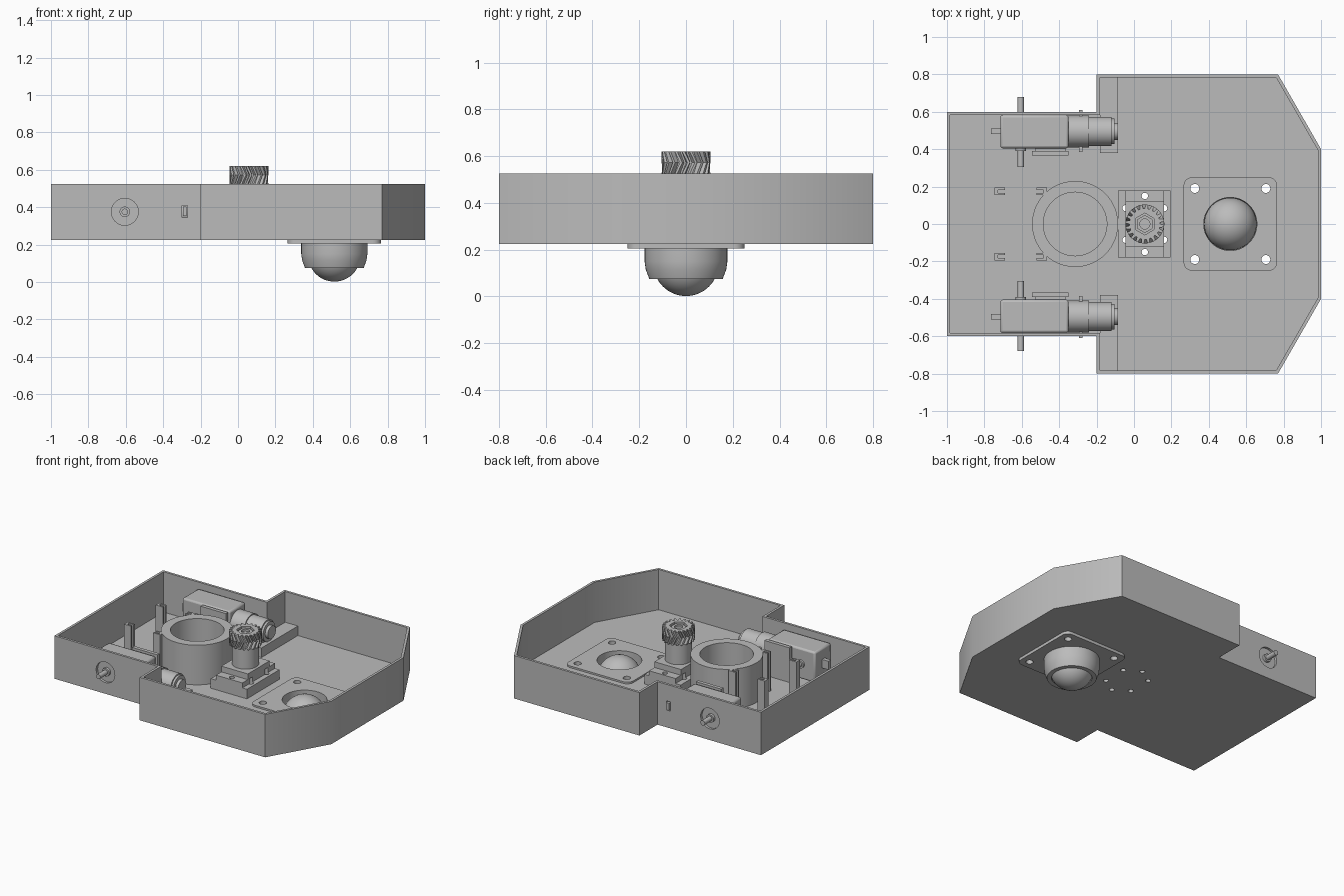
import bpy, bmesh
from math import pi, cos, sin, radians
from mathutils import Matrix, Vector

old = bpy.data.objects.get("Cube")
if old:
    bpy.data.objects.remove(old)

grey = bpy.data.materials.new("plain_grey")
grey.use_nodes = True
grey.diffuse_color = (0.5, 0.5, 0.5, 1)
grey.node_tree.nodes["Principled BSDF"].inputs["Base Color"].default_value = (0.5, 0.5, 0.5, 1)

FLOOR, BASE, TOP, AXLE = 0.243, 0.225, 0.525, 0.375
parts = []


def finish(name, bm):
    bmesh.ops.recalc_face_normals(bm, faces=bm.faces)
    mesh = bpy.data.meshes.new(name)
    bm.to_mesh(mesh)
    bm.free()
    mesh.materials.append(grey)
    ob = bpy.data.objects.new(name, mesh)
    bpy.context.collection.objects.link(ob)
    parts.append(ob)
    return ob


def box(name, x, y, z):
    bm = bmesh.new()
    size = Vector((x[1] - x[0], y[1] - y[0], z[1] - z[0]))
    mid = Vector((sum(x), sum(y), sum(z))) / 2
    bmesh.ops.create_cube(bm, size=1, matrix=Matrix.Translation(mid) @ Matrix.Diagonal((*size, 1)))
    return finish(name, bm)


def prism(name, pts, z0, z1):
    bm = bmesh.new()
    face = bm.faces.new([bm.verts.new((x, y, z0)) for x, y in pts])
    up = bmesh.ops.extrude_face_region(bm, geom=[face])["geom"]
    bmesh.ops.translate(bm, vec=(0, 0, z1 - z0), verts=[v for v in up if isinstance(v, bmesh.types.BMVert)])
    return finish(name, bm)


def rod(name, centre, axis, a, b, r, sides=40):
    # Cylinder from a to b along the axis; centre holds the other two coordinates
    bm = bmesh.new()
    turn = {"X": Matrix.Rotation(pi / 2, 4, "Y"), "Y": Matrix.Rotation(pi / 2, 4, "X"), "Z": Matrix()}[axis]
    mid = list(centre)
    mid.insert("XYZ".index(axis), (a + b) / 2)
    bmesh.ops.create_cone(bm, cap_ends=True, segments=sides, radius1=r, radius2=r, depth=b - a,
                          matrix=Matrix.Translation(mid) @ turn)
    return finish(name, bm)


def lathe(name, cx, profile, closed=False, steps=56):
    bm = bmesh.new()
    vs = [bm.verts.new((cx + r, 0, z)) for r, z in profile]
    pairs = zip(vs, vs[1:] + vs[:1]) if closed else zip(vs, vs[1:])
    es = [bm.edges.new(p) for p in pairs]
    bmesh.ops.spin(bm, geom=vs + es, cent=(cx, 0, 0), axis=(0, 0, 1), angle=2 * pi, steps=steps, use_duplicate=False)
    bmesh.ops.remove_doubles(bm, verts=bm.verts, dist=1e-5)
    return finish(name, bm)


def cut(ob, *cutters):
    for c in cutters:
        m = ob.modifiers.new("cut", "BOOLEAN")
        m.operation, m.solver, m.object = "DIFFERENCE", "EXACT", c
    dg = bpy.context.evaluated_depsgraph_get()
    mesh = bpy.data.meshes.new_from_object(ob.evaluated_get(dg))
    ob.modifiers.clear()
    ob.data = mesh
    for c in cutters:
        parts.remove(c)
        bpy.data.objects.remove(c)


def outline(t):
    # Stepped tray outline, inset by t
    half = [(-1 + t, 0.6 - t), (-0.2 + t, 0.6 - t), (-0.2 + t, 0.8 - t), (0.77 - t * 0.6, 0.8 - t), (1 - t, 0.4 - t * 0.3)]
    return half + [(x, -y) for x, y in reversed(half)]


def rounded(cx, hx, hy, r):
    pts = []
    for i, (sx, sy) in enumerate([(1, 1), (-1, 1), (-1, -1), (1, -1)]):
        for k in range(7):
            a = pi / 2 * (i + k / 6)
            pts.append((cx + sx * (hx - r) + r * cos(a), sy * (hy - r) + r * sin(a)))
    return pts


# Open tray with wheel-shaft holes, caster opening and screw holes
GX, CX = 0.058, 0.515
caster_holes = [(CX + sx * 0.19, sy * 0.19) for sx in (-1, 1) for sy in (-1, 1)]
mount_holes = [(GX, s * 0.15) for s in (-1, 1)] + [(GX + sx * 0.103, sy * 0.085) for sx in (-1, 1) for sy in (-1, 1)]


def drills(points, r):
    return [rod("drill", p, "Z", 0.1, 0.5, r, 20) for p in points]


tray = prism("tray", outline(0), BASE, TOP)
cut(tray, prism("cavity", outline(0.017), FLOOR, 0.7))
cut(tray, rod("shaft_hole", (-0.605, AXLE), "Y", -0.9, 0.9, 0.072),
    box("tab_slot", (-0.3, -0.27), (-0.9, 0.9), (0.345, 0.41)),
    rod("ball_hole", (CX, 0), "Z", 0.1, 0.4, 0.142, 56),
    *drills(caster_holes, 0.024), *drills(mount_holes, 0.017))

# Ball caster: clamping plates above and below the floor, socket and ball
for name, z0, z1 in (("caster_lower_plate", 0.205, BASE), ("caster_upper_plate", FLOOR, 0.255)):
    plate = prism(name, rounded(CX, 0.25, 0.25, 0.045), z0, z1)
    cut(plate, rod("ball_hole", (CX, 0), "Z", 0.1, 0.4, 0.142, 56), *drills(caster_holes, 0.024))
lathe("caster_socket", CX, [(0.142, 0.21), (0.177, 0.21), (0.177, 0.15), (0.172, 0.115), (0.157, 0.075),
                            (0.128, 0.075), (0.142, 0.13)], closed=True)
bm = bmesh.new()
bmesh.ops.create_uvsphere(bm, u_segments=48, v_segments=28, radius=0.14, matrix=Matrix.Translation((CX, 0, 0.142)))
finish("caster_ball", bm)

# Tall ring holder
lathe("ring_holder", -0.315, [(0.17, FLOOR), (0.23, FLOOR), (0.23, 0.52), (0.17, 0.52)], closed=True)

# Stepped pedestal, column and herringbone gear
pedestal = box("pedestal_base", (-0.085, 0.195), (-0.18, 0.18), (FLOOR, 0.31))
cut(pedestal, *drills(mount_holes, 0.017))
bridge = box("pedestal_bridge", (-0.045, 0.16), (-0.18, 0.18), (0.31, 0.345))
cut(bridge, *drills(mount_holes, 0.017))
box("pedestal_block", (-0.045, 0.16), (-0.12, 0.12), (0.345, 0.385))
rod("gear_column", (GX, 0), "Z", 0.385, 0.526, 0.085, 48)

TEETH = 20
bm = bmesh.new()
rings = []
for z, twist in ((TOP, 0), (0.5725, 0.22), (0.62, 0)):
    ring = []
    for t in range(TEETH):
        for frac, r in ((0, 0.082), (0.3, 0.082), (0.48, 0.104), (0.82, 0.104)):
            a = 2 * pi * (t + frac) / TEETH + twist
            ring.append(bm.verts.new((GX + r * cos(a), r * sin(a), z)))
    rings.append(ring)
for lo, hi in zip(rings, rings[1:]):
    for i in range(len(lo)):
        j = (i + 1) % len(lo)
        bm.faces.new((lo[i], lo[j], hi[j], hi[i]))
bm.faces.new(rings[0])
bm.faces.new(rings[-1])
gear = finish("herringbone_gear", bm)
cut(gear, rod("nut_pocket", (GX, 0), "Z", 0.59, 0.7, 0.058, 6))
nut = rod("gear_nut", (GX, 0), "Z", 0.588, 0.612, 0.048, 6)
cut(nut, rod("bore", (GX, 0), "Z", 0.598, 0.7, 0.027, 24))

# Drive units and clips, mirrored on both sides
for side, s in (("left", 1), ("right", -1)):
    def span(a, b):
        return tuple(sorted((a * s, b * s)))

    y = 0.495 * s
    gearbox = box(side + "_gearbox", (-0.715, -0.35), span(0.405, 0.582), (0.268, 0.482))
    bev = gearbox.modifiers.new("round", "BEVEL")
    bev.width, bev.segments, bev.limit_method = 0.012, 2, "ANGLE"
    rod(side + "_motor_collar", (y, AXLE), "X", -0.352, -0.24, 0.086)
    rod(side + "_motor_can", (y, AXLE), "X", -0.242, -0.12, 0.078)
    rod(side + "_motor_rim", (y, AXLE), "X", -0.122, -0.105, 0.068)
    rod(side + "_motor_cap", (y, AXLE), "X", -0.107, -0.085, 0.045)
    box(side + "_gearbox_tab", (-0.765, -0.71), span(0.482, 0.51), (0.345, 0.405))
    rod(side + "_wheel_shaft", (-0.605, AXLE), "Y", *span(0.305, 0.68), 0.017, 24)
    rod(side + "_shaft_collar", (-0.605, AXLE), "Y", *span(0.39, 0.6), 0.028, 24)
    box(side + "_strap_tab", (-0.295, -0.275), span(0.385, 0.61), (0.352, 0.403))
    box(side + "_mount_plate", (-0.545, -0.35), span(0.365, 0.39), (FLOOR, 0.485))
    box(side + "_mount_spacer", (-0.53, -0.365), span(0.39, 0.406), (0.29, 0.46))
    box(side + "_motor_rest", (-0.183, -0.085), span(0.38, 0.783), (FLOOR, 0.31))
    # Slotted upright clips
    for label, back, d in (("rear", -0.745, 1), ("front", -0.465, -1)):
        x0, x1 = sorted((back, back + 0.018 * d))
        box(f"{side}_{label}_clip_back", (x0, x1), span(0.157, 0.193), (FLOOR, 0.52))
        x0, x1 = sorted((back, back + 0.055 * d))
        for edge, a in (("inner", 0.155), ("outer", 0.183)):
            box(f"{side}_{label}_clip_{edge}_arm", (x0, x1), span(a, a + 0.012), (FLOOR, 0.52))

# Smooth the curved surfaces, keep hard edges
bpy.ops.object.select_all(action="DESELECT")
for ob in parts:
    ob.select_set(True)
bpy.context.view_layer.objects.active = tray
bpy.ops.object.shade_smooth_by_angle(angle=radians(30))
